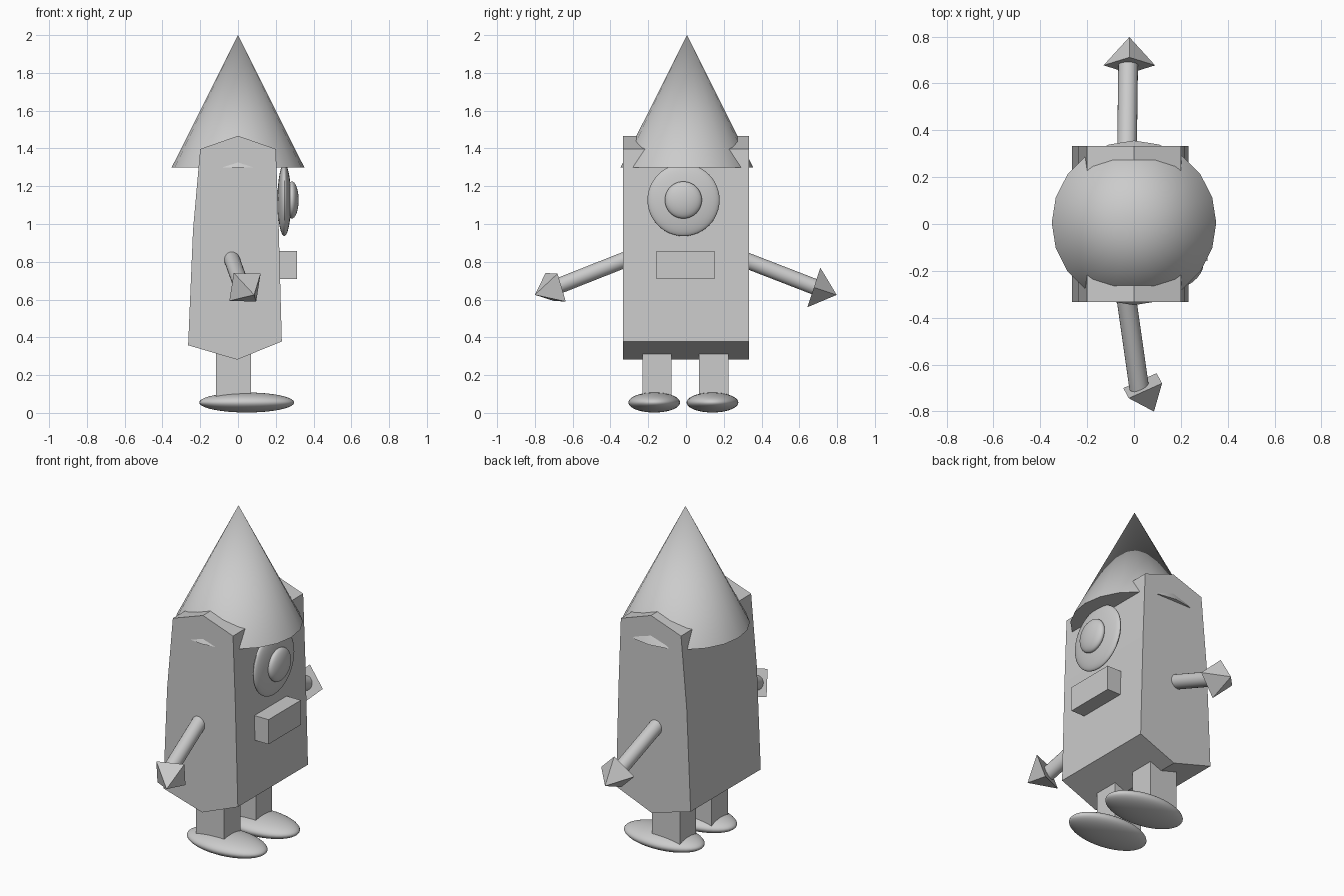
import bpy, bmesh, math
from mathutils import Vector, Matrix

if "Cube" in bpy.data.objects:
    bpy.data.objects.remove(bpy.data.objects["Cube"])


def finish(name, bm, smooth=False):
    bmesh.ops.recalc_face_normals(bm, faces=bm.faces)
    me = bpy.data.meshes.new(name)
    bm.to_mesh(me)
    bm.free()
    ob = bpy.data.objects.new(name, me)
    bpy.context.collection.objects.link(ob)
    if smooth:
        bpy.ops.object.select_all(action='DESELECT')
        ob.select_set(True)
        bpy.context.view_layer.objects.active = ob
        bpy.ops.object.shade_smooth_by_angle(angle=math.radians(35))
    return ob


def box(name, lo, hi):
    lo, hi = Vector(lo), Vector(hi)
    bm = bmesh.new()
    m = Matrix.Translation((lo + hi) / 2) @ Matrix.Diagonal((*(hi - lo), 1))
    bmesh.ops.create_cube(bm, size=1, matrix=m)
    return finish(name, bm)


def ellipsoid(name, centre, radii):
    bm = bmesh.new()
    m = Matrix.Translation(centre) @ Matrix.Diagonal((*radii, 1))
    bmesh.ops.create_uvsphere(bm, u_segments=40, v_segments=24, radius=1, matrix=m)
    return finish(name, bm, True)


def cone(name, start, axis, up, depth, r1, r2, sides, smooth):
    # base centre at start, running along axis, one base corner towards up
    z = Vector(axis).normalized()
    u = Vector(up)
    x = (u - z * u.dot(z)).normalized()
    rot = Matrix((x, z.cross(x), z)).transposed().to_4x4()
    bm = bmesh.new()
    m = Matrix.Translation(Vector(start) + z * depth / 2) @ rot
    bmesh.ops.create_cone(bm, cap_ends=True, segments=sides, radius1=r1,
                          radius2=r2, depth=depth, matrix=m)
    return finish(name, bm, smooth)


# Body: side profile (x, z) extruded along y
profile = [(0, 1.467), (0.20, 1.397), (0.215, 1.0), (0.232, 0.378),
           (-0.005, 0.282), (-0.264, 0.358), (-0.238, 0.97), (-0.20, 1.397)]
bm = bmesh.new()
face = bm.faces.new([bm.verts.new((x, -0.333, z)) for x, z in profile])
ext = bmesh.ops.extrude_face_region(bm, geom=[face], use_keep_orig=True)
bmesh.ops.translate(bm, vec=(0, 0.666, 0),
                    verts=[v for v in ext['geom'] if isinstance(v, bmesh.types.BMVert)])
finish("body", bm)

# Pointed hat
cone("hat", (0, 0.005, 1.3), (0, 0, 1), (1, 0, 0), 0.7, 0.351, 0, 20, True)

# Single eye and mouth on the +x face
ellipsoid("eye", (0.245, -0.013, 1.127), (0.036, 0.191, 0.191))
ellipsoid("pupil", (0.285, -0.014, 1.127), (0.036, 0.098, 0.098))
box("mouth", (0.18, -0.157, 0.709), (0.313, 0.15, 0.857))

# Legs and feet
for side, y in (("near", -0.154), ("far", 0.147)):
    box(side + "_leg", (-0.116, y - 0.077, 0.05), (0.07, y + 0.077, 0.36))
for side, y in (("near", -0.168), ("far", 0.14)):
    ellipsoid(side + "_foot", (0.046, y, 0.055), (0.251, 0.137, 0.053))

# Arms with four-sided pyramid hands
arms = [("near", (-0.035, -0.30, 0.82), (0.022, -0.70, 0.662),
         (0.037, -0.69, 0.665), (0.381, -0.869, -0.315), (-0.12, -0.108, 0.153)),
        ("far", (-0.03, 0.30, 0.815), (-0.025, 0.69, 0.664),
         (-0.02, 0.677, 0.664), (0, 0.95, -0.31), (0, 0.31, 0.95))]
for side, shoulder, wrist, palm, aim, up in arms:
    d = Vector(wrist) - Vector(shoulder)
    cone(side + "_arm", shoulder, d, (1, 0, 0), d.length, 0.042, 0.042, 24, True)
    cone(side + "_hand", palm, aim, up, 0.127, 0.11, 0, 4, False)
